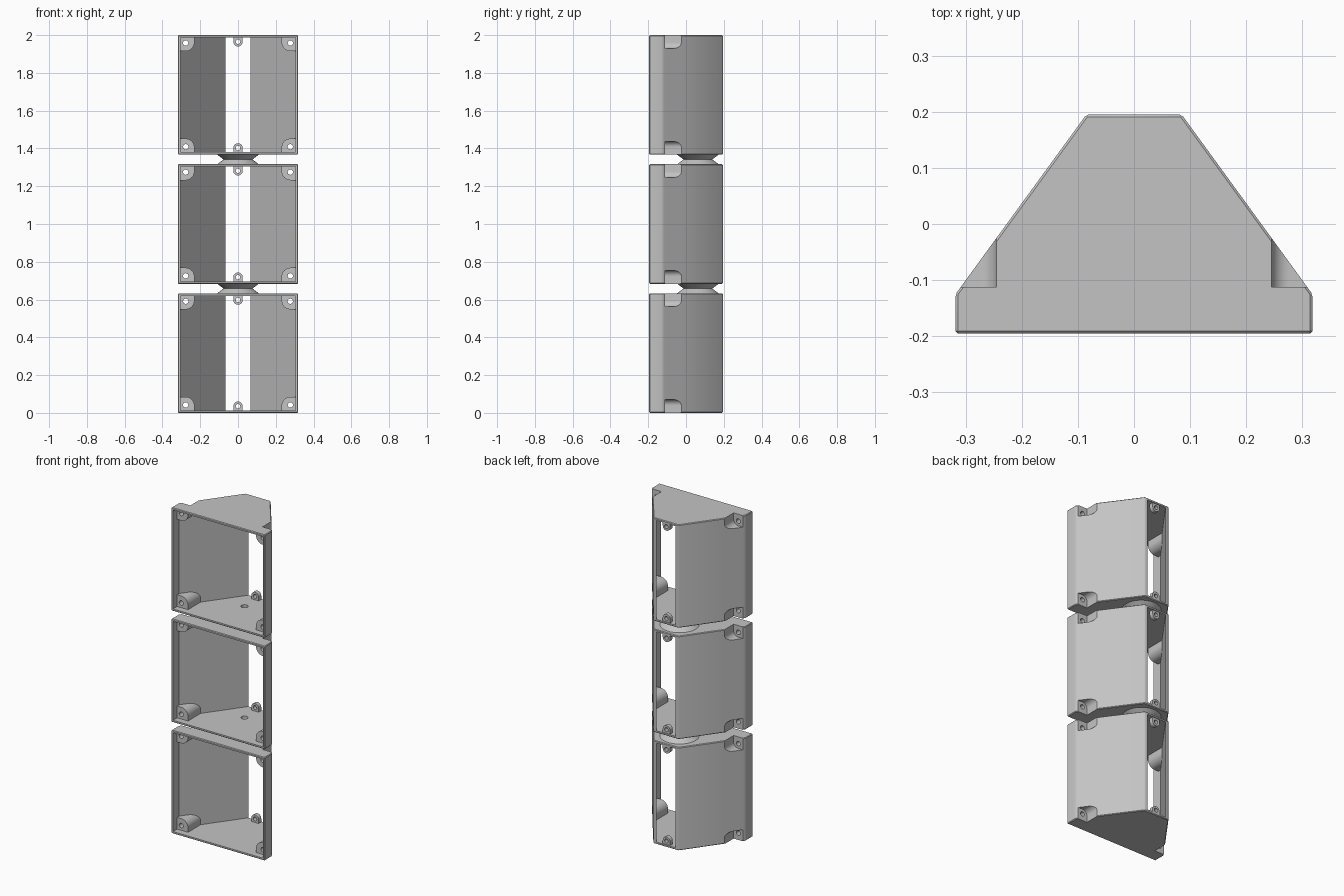
import bpy, bmesh
from math import pi, sin, cos
from mathutils import Matrix, Vector

default = bpy.data.objects.get("Cube")
if default:
    bpy.data.objects.remove(default, do_unlink=True)

grey = bpy.data.materials.new("light grey plastic")
grey.use_nodes = True
COLOUR = (0.55, 0.55, 0.55, 1)
grey.diffuse_color = COLOUR
grey.node_tree.nodes["Principled BSDF"].inputs["Base Color"].default_value = COLOUR

HEIGHT, WALL = 0.633, 0.013
LEVELS = (0, 0.6835, 1.367)
SPOOL_Y = 0.063


def prism(name, points, axis, start, end):
    """Extrude a flat profile along axis: 'z' takes (x, y), 'y' takes (x, z)."""
    bm = bmesh.new()
    place = (lambda p: (p[0], p[1], start)) if axis == "z" else (lambda p: (p[0], start, p[1]))
    face = bm.faces.new([bm.verts.new(place(p)) for p in points])
    result = bmesh.ops.extrude_face_region(bm, geom=[face])
    moved = [v for v in result["geom"] if isinstance(v, bmesh.types.BMVert)]
    shift = Vector((0, 0, end - start)) if axis == "z" else Vector((0, end - start, 0))
    bmesh.ops.translate(bm, verts=moved, vec=shift)
    return finish(bm, name)


def finish(bm, name):
    bmesh.ops.recalc_face_normals(bm, faces=bm.faces)
    mesh = bpy.data.meshes.new(name)
    bm.to_mesh(mesh)
    bm.free()
    mesh.materials.append(grey)
    obj = bpy.data.objects.new(name, mesh)
    bpy.context.collection.objects.link(obj)
    return obj


def apply_modifiers(obj):
    bpy.context.view_layer.update()
    graph = bpy.context.evaluated_depsgraph_get()
    baked = bpy.data.meshes.new_from_object(obj.evaluated_get(graph))
    obj.modifiers.clear()
    obj.data = baked


def cut(obj, cutter):
    mod = obj.modifiers.new("cut", "BOOLEAN")
    mod.operation, mod.solver, mod.object = "DIFFERENCE", "EXACT", cutter
    apply_modifiers(obj)
    bpy.data.objects.remove(cutter, do_unlink=True)


def arc(cx, cz, r, a0, a1, n):
    return [(cx + r * cos(a0 + (a1 - a0) * i / n), cz + r * sin(a0 + (a1 - a0) * i / n))
            for i in range(n + 1)]


def circle(cx, cz, r, n=24):
    return arc(cx, cz, r, 0, 2 * pi, n)[:-1]


def corner(x, z, r):
    """Block filling the lower right corner, with its inner corner rounded."""
    return [(0.4, -0.1), (0.4, z)] + arc(x + r, z - r, r, pi / 2, pi, 10) + [(x, -0.1)]


def mirrored(points, sx, top):
    return [(sx * x, HEIGHT - z if top else z) for x, z in points]


def symmetric(half):
    return half + [(-x, y) for x, y in reversed(half)]


CORNERS = [(sx, top) for sx in (-1, 1) for top in (False, True)]

# Tapered outer body with fine chamfers
housing = prism("housing", symmetric([(0.318, -0.195), (0.318, -0.125), (0.085, 0.195)]),
                "z", 0, HEIGHT)
bevel = housing.modifiers.new("chamfer", "BEVEL")
bevel.width, bevel.segments = 0.004, 1
apply_modifiers(housing)

# Hollow, open at front and back, leaving corner bosses and small rear lugs standing
cavity = prism("cavity", symmetric([(0.305, -0.25), (0.305, -0.135), (0.025, 0.25)]),
               "z", WALL, HEIGHT - WALL)
for sx, top in CORNERS:
    cut(cavity, prism("boss", mirrored(corner(0.231, 0.085, 0.046), sx, top), "y", -0.155, 0.1))
lug = [(0.025, -0.05)] + arc(0, 0.035, 0.025, 0, pi, 16) + [(-0.025, -0.05)]
for top in (False, True):
    cut(cavity, prism("lug", mirrored(lug, 1, top), "y", 0.165, 0.19))
cut(housing, cavity)

# Outside pockets behind the bosses, and screw holes
for sx, top in CORNERS:
    cut(housing, prism("pocket", mirrored(corner(0.245, 0.071, 0.032), sx, top), "y", -0.112, 0.05))
    cut(housing, prism("screw", mirrored(circle(0.277, 0.042, 0.014), sx, top), "y", -0.18, -0.08))
for top in (False, True):
    cut(housing, prism("pin", mirrored(circle(0, 0.035, 0.012), 1, top), "y", 0.14, 0.22))

# Stack of three housings
names = ("lower_housing", "middle_housing", "upper_housing")
housings = []
for name, z in zip(names, LEVELS):
    obj = bpy.data.objects.new(name, housing.data.copy())
    obj.data.transform(Matrix.Translation((0, 0, z)))
    bpy.context.collection.objects.link(obj)
    housings.append(obj)
bpy.data.objects.remove(housing, do_unlink=True)

# Waisted spools between the housings, with a cable hole running through
spools = []
for name, below, above in (("lower_spool", 0, 1), ("upper_spool", 1, 2)):
    z0, z1 = LEVELS[below] + HEIGHT, LEVELS[above]
    bm = bmesh.new()
    rings = []
    for r, z in ((0.11, z0), (0.076, (z0 + z1) / 2), (0.11, z1)):
        rings.append([bm.verts.new((x, y, z)) for x, y in circle(0, SPOOL_Y, r, 48)])
    for a, b in zip(rings, rings[1:]):
        for i in range(len(a)):
            bm.faces.new((a[i - 1], a[i], b[i], b[i - 1]))
    bm.faces.new(rings[0])
    bm.faces.new(rings[-1])
    spool = finish(bm, name)
    for part in (housings[below], spool, housings[above]):
        cut(part, prism("cable", circle(0, SPOOL_Y, 0.02), "z", z0 - 0.05, z1 + 0.05))
    spools.append(spool)

# Smooth the round surfaces, keep edges crisp
bpy.ops.object.select_all(action="DESELECT")
for obj in housings + spools:
    obj.select_set(True)
bpy.context.view_layer.objects.active = housings[0]
bpy.ops.object.shade_smooth_by_angle(angle=pi / 6)
